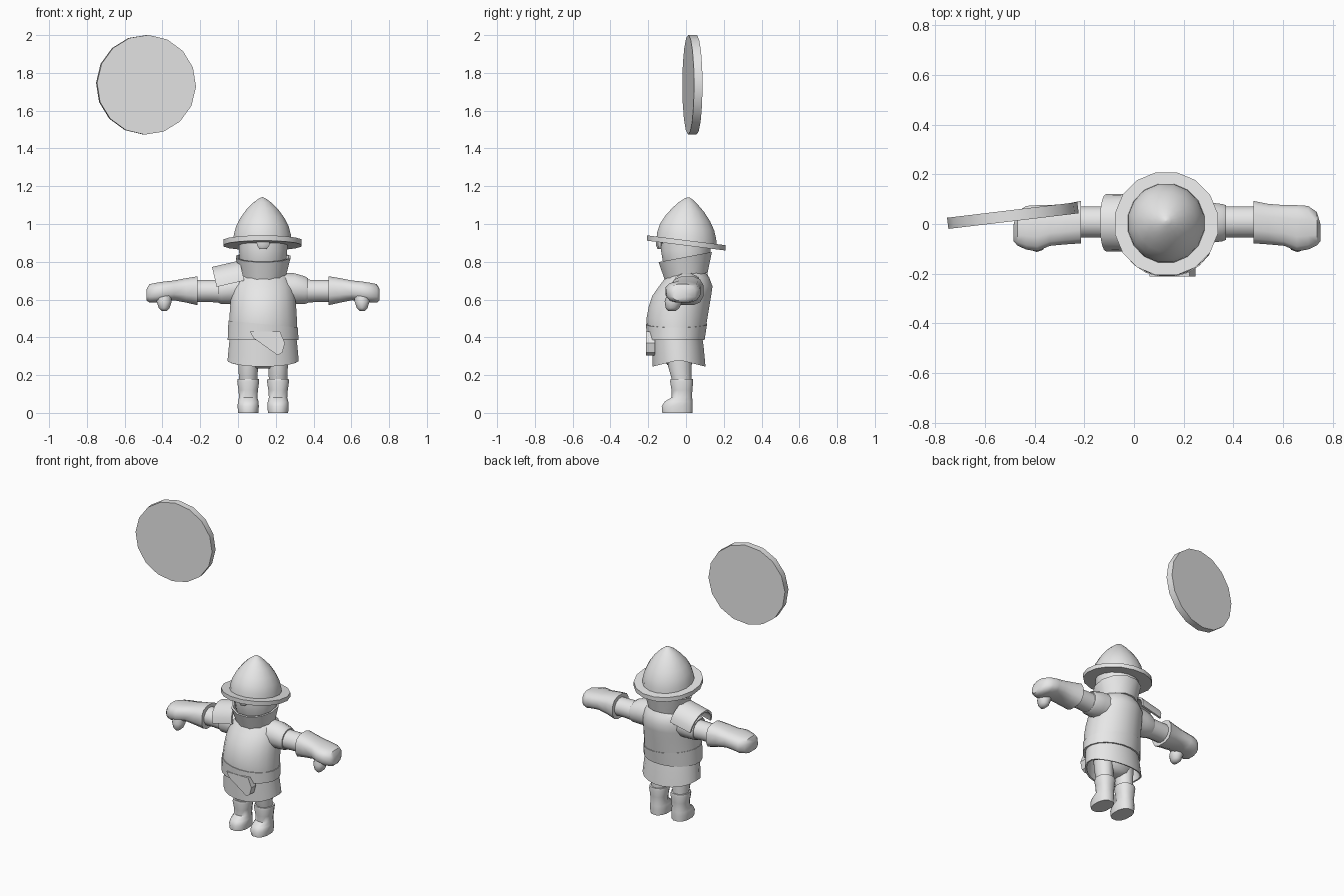
import bpy, bmesh, math
from mathutils import Vector

if "Cube" in bpy.data.objects:
    bpy.data.objects.remove(bpy.data.objects["Cube"])

CX = 0.133  # x of the figure's middle
grey = bpy.data.materials.new("plain grey")
grey.diffuse_color = (0.8, 0.8, 0.8, 1)
grey.use_nodes = True
grey.node_tree.nodes["Principled BSDF"].inputs["Base Color"].default_value = grey.diffuse_color


def skin(name, rings, caps=True, loop=False, angle=35):
    """Join rings of points (relative to the figure's middle) into a surface."""
    bm = bmesh.new()
    vs = [[bm.verts.new((p[0] + CX, p[1], p[2])) for p in r] for r in rings]
    n = len(vs[0])
    pairs = list(zip(vs, vs[1:])) + ([(vs[-1], vs[0])] if loop else [])
    for a, b in pairs:
        for i in range(n):
            j = (i + 1) % n
            bm.faces.new((a[i], a[j], b[j], b[i]))
    if caps and not loop:
        bm.faces.new(vs[0])
        bm.faces.new(vs[-1])
    bmesh.ops.recalc_face_normals(bm, faces=bm.faces)
    me = bpy.data.meshes.new(name)
    bm.to_mesh(me)
    bm.free()
    me.materials.append(grey)
    ob = bpy.data.objects.new(name, me)
    bpy.context.collection.objects.link(ob)
    bpy.ops.object.select_all(action='DESELECT')
    ob.select_set(True)
    bpy.context.view_layer.objects.active = ob
    bpy.ops.object.shade_smooth_by_angle(angle=math.radians(angle))
    return ob


def oval(n, p=1.0, phase=0.5):
    """Unit oval; p below 1 makes it boxier."""
    for i in range(n):
        t = 2 * math.pi * (i + phase) / n
        c, s = math.cos(t), math.sin(t)
        yield math.copysign(abs(c) ** p, c), math.copysign(abs(s) ** p, s)


def upright(rows, n=16, cx=0, tilt=0, p=1.0):
    """Rows of (z, front y, back y, half width); tilt raises the back."""
    rings = []
    for z, f, b, w in rows:
        cy, ry = (f + b) / 2, (b - f) / 2
        rings.append([(cx + w * c, cy + ry * s, z + tilt * (cy + ry * s)) for c, s in oval(n, p)])
    return rings


def sideways(rows, sx, n=12, p=1.0):
    """Rows of (x, front y, back y, low z, high z) along the arm."""
    return [[(sx * (x - CX), (f + b) / 2 + (b - f) / 2 * c, (lo + hi) / 2 + (hi - lo) / 2 * s)
             for c, s in oval(n, p)] for x, f, b, lo, hi in rows]


# helmet
skin("helmet_dome", upright([(.90, -.16, .165, .158), (.94, -.155, .163, .154), (.985, -.14, .152, .142),
                             (1.03, -.112, .13, .119), (1.075, -.075, .098, .087), (1.11, -.04, .064, .053),
                             (1.134, -.008, .035, .022), (1.143, .010, .018, .004)], 16, -.004, -.125), angle=50)
skin("helmet_brim", upright([(.886, -.21, .212, .211), (.914, -.21, .212, .211)], 16, -.003, -.125))
skin("helmet_nose_guard", upright([(.868, -.152, -.12, .02), (.885, -.16, -.12, .035),
                                   (.91, -.16, -.12, .038)], 8))

# head and flared collar
skin("head", upright([(.72, -.09, .10, .10), (.80, -.125, .125, .125), (.86, -.135, .132, .13),
                      (.90, -.135, .132, .132)], 16))
skin("collar", upright([(.72, -.115, .118, .122), (.826, -.15, .142, .15), (.826, -.138, .13, .138),
                        (.72, -.09, .09, .10)], 12, 0, .19), loop=True)

# torso, belt and skirt
skin("torso", upright([(.385, -.20, .095, .182), (.44, -.208, .105, .183), (.50, -.211, .115, .181),
                       (.56, -.20, .125, .177), (.62, -.18, .135, .172), (.67, -.145, .142, .164),
                       (.715, -.11, .125, .145), (.75, -.08, .10, .11)], 20), angle=50)
belt = upright([(.385, -.208, .10, .19), (.47, -.214, .113, .186), (.47, -.20, .10, .175),
                (.385, -.19, .085, .175)], 20)
belt = [[(x, y, z - .1 * x * (z - .385) / .085) for x, y, z in r] for r in belt]
skin("belt", belt, loop=True)
skirt = upright([(.42, -.185, .085, .176), (.35, -.182, .095, .184), (.28, -.178, .105, .191),
                 (.28, -.168, .095, .181), (.42, -.17, .07, .16)], 20)
for ring in skirt[2:4]:  # hem dips at the front and back
    for i, (x, y, z) in enumerate(ring):
        ring[i] = (x, y, z - .035 * min(1, abs(y + .037) / .14))
skin("skirt", skirt, loop=True)
skin("hips", upright([(.40, -.15, .06, .14), (.30, -.13, .05, .135), (.255, -.10, .03, .12),
                      (.235, -.07, .0, .06)], 14), angle=60)

# hanging end of the belt
tail = [(-.07, .43), (.09, .43), (.115, .37), (.102, .32), (.077, .305), (.0, .36), (-.05, .395)]
skin("belt_tail", [[(x, y, z) for x, z in tail] for y in (-.212, -.165)])

# curved shoulder plate on one side
rings = []
tilt = math.radians(13)
for u, k in ((0, 1.0), (.15, 1.02)):
    arc = [math.radians(a) for a in range(0, 181, 20)]
    outer = [(.115 * k * math.cos(a), .11 * math.sin(a)) for a in arc]
    inner = [(.102 * k * math.cos(a), .097 * math.sin(a)) for a in reversed(arc)]
    rings.append([(-.246 + u * math.cos(tilt) - w * math.sin(tilt), .005 + y,
                   .667 + u * math.sin(tilt) + w * math.cos(tilt)) for y, w in outer + inner])
skin("shoulder_plate", rings)

# arms, gloves, legs and boots on both sides
for side, sx in (("left", 1), ("right", -1)):
    skin(side + "_sleeve", sideways([(.22, -.08, .09, .575, .745), (.30, -.08, .09, .572, .742),
                                     (.355, -.072, .083, .574, .725), (.37, -.066, .078, .58, .715)], sx))
    skin(side + "_arm", sideways([(.34, -.058, .074, .58, .708), (.42, -.056, .072, .585, .706),
                                  (.50, -.056, .072, .585, .705)], sx))
    skin(side + "_glove", sideways([(.48, -.08, .095, .568, .725), (.54, -.084, .083, .582, .715),
                                    (.605, -.09, .078, .595, .702), (.655, -.112, .078, .59, .697),
                                    (.70, -.105, .075, .582, .69), (.735, -.088, .05, .582, .683),
                                    (.75, -.07, .0, .595, .655)], sx, 12, .75), angle=45)
    skin(side + "_thumb", upright([(.54, -.095, -.055, .014), (.555, -.108, -.035, .03),
                                   (.59, -.113, -.02, .042), (.63, -.10, -.02, .04)],
                                  10, sx * (.657 - CX)), angle=60)
    lx = sx * .079
    skin(side + "_leg", upright([(.32, -.10, .03, .058), (.25, -.098, .03, .054), (.17, -.075, .03, .05)],
                                12, lx))
    skin(side + "_boot", upright([(0, -.128, .037, .055), (.035, -.131, .038, .058), (.06, -.115, .037, .056),
                                  (.082, -.078, .034, .05), (.12, -.078, .035, .053), (.165, -.086, .04, .06),
                                  (.18, -.084, .038, .058), (.18, -.07, .025, .044)], 12, lx, 0, .85), angle=45)

# round shield floating above, turned slightly
shield = []
turn = math.radians(6.8)
for d in (-.0225, .0225):
    shield.append([(-.487 - CX + .264 * c * math.cos(turn) - d * math.sin(turn),
                    .034 + .264 * c * math.sin(turn) + d * math.cos(turn),
                    1.737 + .264 * s) for c, s in oval(16, 1, -.1)])
skin("shield", shield)
